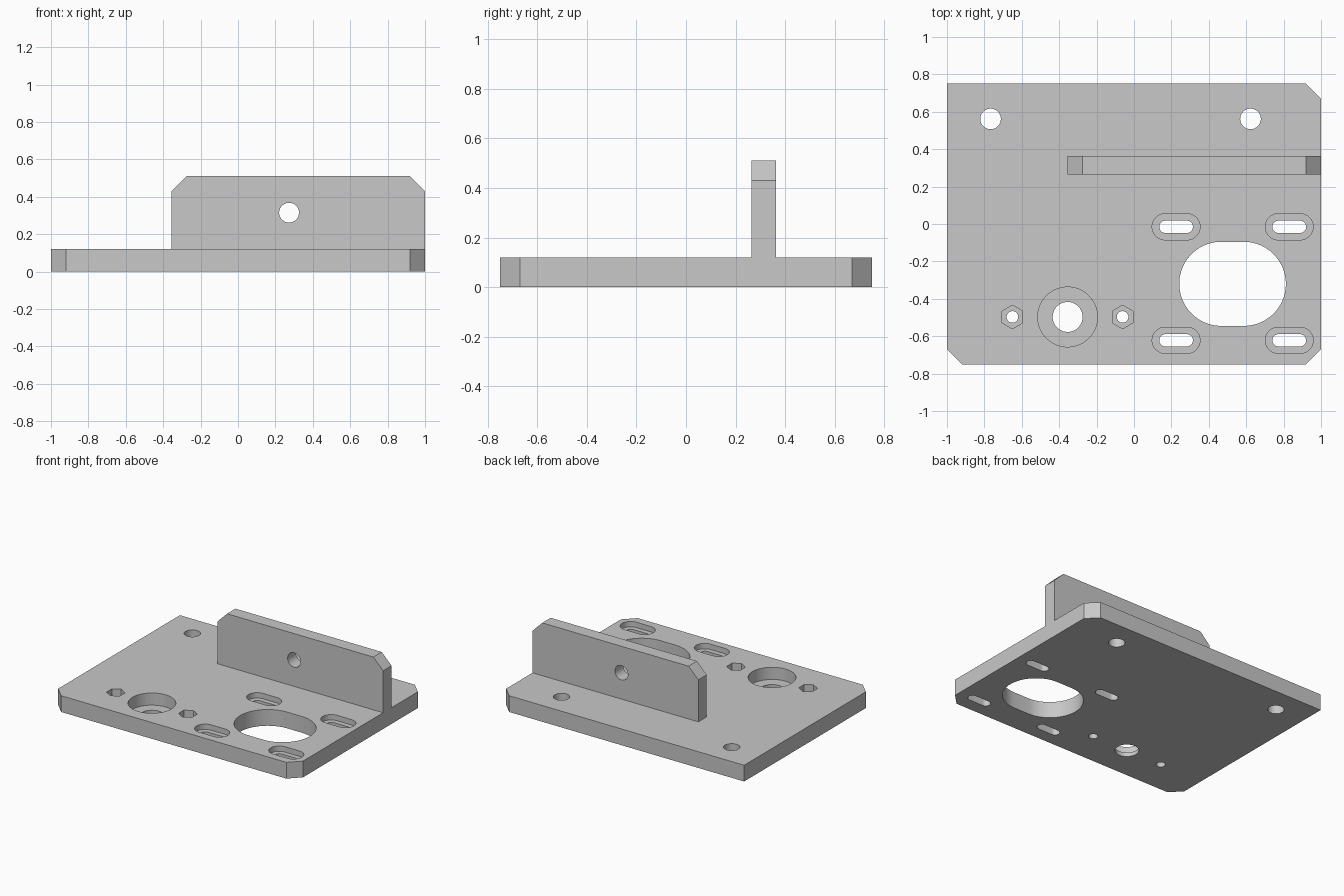
import bpy, bmesh
from math import pi, sin, cos

cube = bpy.data.objects.get("Cube")
if cube:
    bpy.data.objects.remove(cube)

THICK = 0.12      # base plate thickness
CUT = 0.08        # corner chamfer

grey = bpy.data.materials.new("machined_grey")
grey.use_nodes = True
colour = (0.58, 0.58, 0.58, 1)
grey.diffuse_color = colour
grey.node_tree.nodes["Principled BSDF"].inputs["Base Color"].default_value = colour


def prism(name, outline, low, high, upright=False):
    """Extrude an outline along z, or along y when upright."""
    bm = bmesh.new()
    place = (lambda a, b: (a, low, b)) if upright else (lambda a, b: (a, b, low))
    face = bm.faces.new([bm.verts.new(place(a, b)) for a, b in outline])
    moved = bmesh.ops.extrude_face_region(bm, geom=[face])["geom"]
    step = (0, high - low, 0) if upright else (0, 0, high - low)
    bmesh.ops.translate(bm, vec=step,
                        verts=[v for v in moved if isinstance(v, bmesh.types.BMVert)])
    bmesh.ops.recalc_face_normals(bm, faces=bm.faces)
    mesh = bpy.data.meshes.new(name)
    bm.to_mesh(mesh)
    bm.free()
    mesh.materials.append(grey)
    obj = bpy.data.objects.new(name, mesh)
    bpy.context.collection.objects.link(obj)
    return obj


def slot(x, y, radius, half_length=None, sides=64):
    """Round-ended outline; a plain circle or polygon without a length."""
    shift = (half_length or radius) - radius
    points = []
    for i in range(sides):
        angle = 2 * pi * (i + 0.5) / sides
        side = shift if cos(angle) > 0 else -shift
        points.append((x + side + radius * cos(angle), y + radius * sin(angle)))
    return points


def hexagon(x, y, radius):
    return slot(x, y, radius, sides=6)


def combine(target, other, operation):
    mod = target.modifiers.new(operation.lower(), "BOOLEAN")
    mod.operation, mod.object, mod.solver = operation, other, "EXACT"
    bpy.context.view_layer.objects.active = target
    bpy.ops.object.modifier_apply(modifier=mod.name)
    bpy.data.objects.remove(other)


def drill(outline, low=-0.1, high=0.2, upright=False):
    combine(bracket, prism("cutter", outline, low, high, upright), "DIFFERENCE")


# Base plate with three chamfered corners
W, D = 1.0, 0.75
bracket = prism("mounting_bracket", [
    (CUT - W, -D), (W - CUT, -D), (W, CUT - D), (W, D - CUT),
    (W - CUT, D), (-W, D), (-W, CUT - D)], 0, THICK)

# Upright wall with chamfered top corners
LEFT, TOP = -0.355, 0.51
wall = prism("upright_wall", [
    (LEFT, THICK), (W, THICK), (W, TOP - CUT), (W - CUT, TOP),
    (LEFT + CUT, TOP), (LEFT, TOP - CUT)], 0.265, 0.363, upright=True)
combine(bracket, wall, "UNION")
drill(slot(0.273, 0.315, 0.053), 0.2, 0.4, upright=True)

# Mounting holes behind the wall
for x in (-0.767, 0.623):
    drill(slot(x, 0.562, 0.055))

# Large rounded opening with four recessed adjustment slots around it
drill(slot(0.527, -0.32, 0.225, 0.285))
for x in (0.225, 0.83):
    for y in (-0.015, -0.622):
        drill(slot(x, y, 0.07, 0.128), low=0.08)
        drill(slot(x, y, 0.033, 0.09))

# Counterbored shaft hole between two hexagonal nut pockets
drill(slot(-0.355, -0.497, 0.16), low=0.03)
drill(slot(-0.355, -0.497, 0.08))
for x in (-0.65, -0.061):
    drill(hexagon(x, -0.497, 0.063), low=0.04)
    drill(slot(x, -0.497, 0.031))

# Smooth round walls, crisp edges
bpy.ops.object.select_all(action="DESELECT")
bracket.select_set(True)
bpy.context.view_layer.objects.active = bracket
bpy.ops.object.shade_smooth_by_angle(angle=pi / 6)
